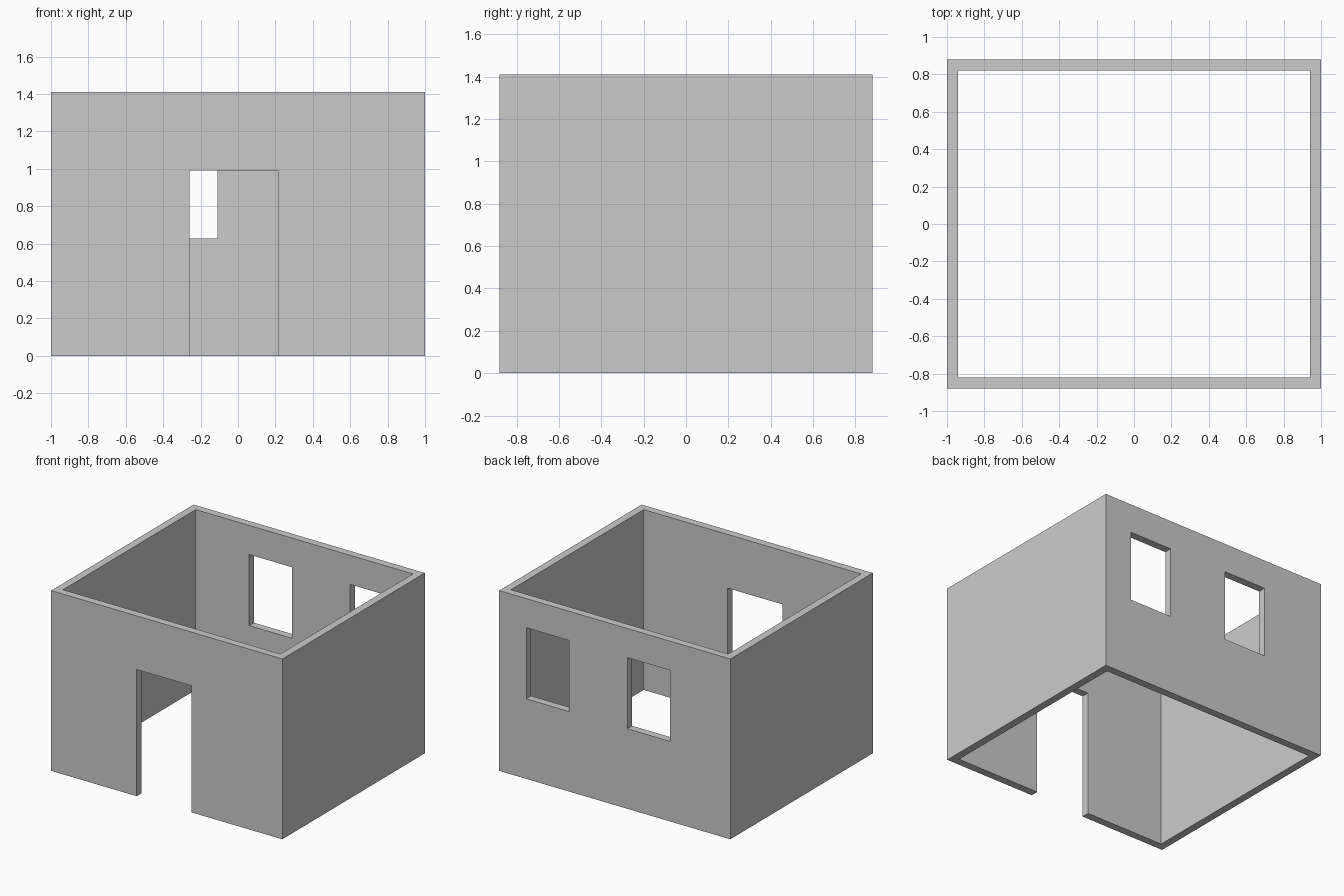
import bpy

default_cube = bpy.data.objects.get("Cube")
if default_cube:
    bpy.data.objects.remove(default_cube, do_unlink=True)

HALF_X, HALF_Y, HEIGHT = 1.0, 0.88, 1.41
WALL = 0.06
OVER = 0.1  # how far cutters reach past the surface


def box(name, x, y, z):
    """Box from (min, max) ranges on each axis."""
    verts = [(a, b, c) for c in z for b in y for a in x]
    faces = [(0, 2, 3, 1), (4, 5, 7, 6), (0, 1, 5, 4),
             (2, 6, 7, 3), (0, 4, 6, 2), (1, 3, 7, 5)]
    mesh = bpy.data.meshes.new(name)
    mesh.from_pydata(verts, [], faces)
    obj = bpy.data.objects.new(name, mesh)
    bpy.context.scene.collection.objects.link(obj)
    return obj


def cut(target, cutter):
    """Subtract the cutter from the target, then discard it."""
    cutter.hide_render = True
    mod = target.modifiers.new(cutter.name, 'BOOLEAN')
    mod.operation = 'DIFFERENCE'
    mod.solver = 'EXACT'
    mod.object = cutter
    bpy.context.view_layer.objects.active = target
    bpy.ops.object.modifier_apply(modifier=mod.name)
    bpy.data.objects.remove(cutter, do_unlink=True)


# Plaster colour
grey = bpy.data.materials.new("light_grey")
grey.use_nodes = True
colour = (0.6, 0.6, 0.6, 1.0)
grey.diffuse_color = colour
grey.node_tree.nodes["Principled BSDF"].inputs["Base Color"].default_value = colour

# Four walls, open at top and bottom
walls = box("house_walls", (-HALF_X, HALF_X), (-HALF_Y, HALF_Y), (0, HEIGHT))
walls.data.materials.append(grey)
inner_x, inner_y = HALF_X - WALL, HALF_Y - WALL
cut(walls, box("room_cutter", (-inner_x, inner_x), (-inner_y, inner_y),
               (-OVER, HEIGHT + OVER)))

# Doorway in the front wall
cut(walls, box("door_cutter", (-0.26, 0.213), (-HALF_Y - OVER, -inner_y + OVER),
               (-OVER, 0.99)))

# Two windows in the back wall
for side, left_edge in (("right", -0.477), ("left", 0.397)):
    cut(walls, box(side + "_window_cutter", (left_edge, left_edge + 0.368),
                   (inner_y - OVER, HALF_Y + OVER), (0.626, 1.182)))
